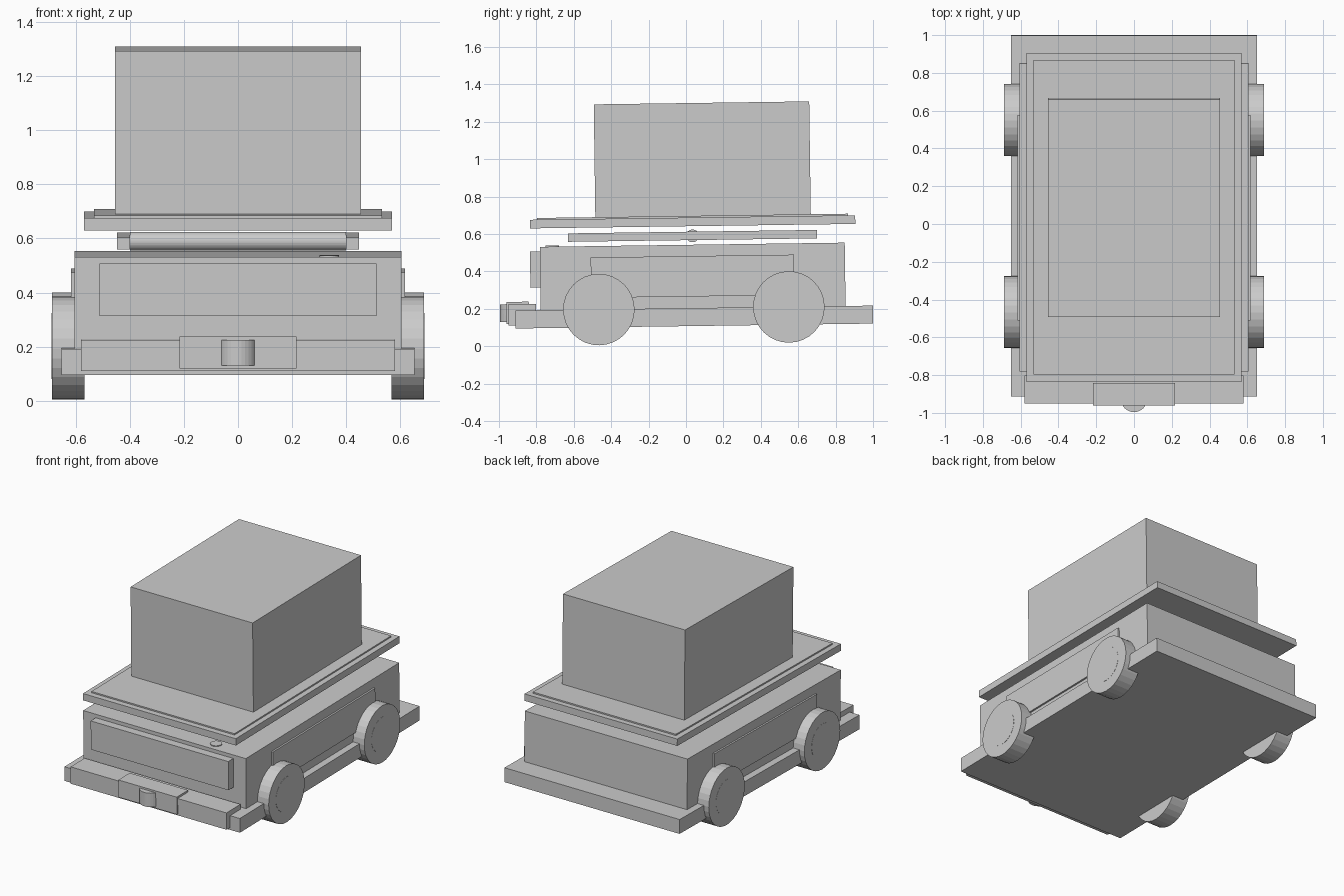
import bpy, math
from mathutils import Matrix

if "Cube" in bpy.data.objects:
    bpy.data.objects.remove(bpy.data.objects["Cube"])

TILT = math.atan(0.0138)  # the whole cart leans slightly nose-down

grey = bpy.data.materials.new("plain grey")
grey.diffuse_color = (0.6, 0.6, 0.6, 1)
grey.use_nodes = True
grey.node_tree.nodes["Principled BSDF"].inputs["Base Color"].default_value = grey.diffuse_color


def finish(name, location, matrix):
    ob = bpy.context.object
    ob.name = name
    ob.data.transform(Matrix.Rotation(TILT, 4, 'X') @ matrix)
    ob.location = location
    ob.data.materials.append(grey)
    return ob


def box(name, location, size):
    bpy.ops.mesh.primitive_cube_add(size=1)
    return finish(name, location, Matrix.Diagonal((*size, 1)))


def cylinder(name, location, radius, depth, axis='Z', sides=32):
    bpy.ops.mesh.primitive_cylinder_add(vertices=sides, radius=radius, depth=depth)
    turn = Matrix.Rotation(math.pi / 2, 4, 'Y') if axis == 'X' else Matrix()
    return finish(name, location, turn)


# lower body
box("chassis", (0, 0.044, 0.156), (1.304, 1.911, 0.096))
box("body", (0, 0.036, 0.372), (1.21, 1.63, 0.341))
box("front_panel", (0, -0.805, 0.410), (1.024, 0.056, 0.194))
cylinder("button", (0.338, -0.715, 0.533), 0.036, 0.010)

# front bumper and coupling
box("bumper", (0, -0.876, 0.168), (1.16, 0.148, 0.114))
box("coupling_block", (0, -0.900, 0.179), (0.434, 0.120, 0.117))
cylinder("coupling_pin", (0, -0.925, 0.178), 0.070, 0.094)

# side panels, wheels and lift rails
for side, s in (("left", -1), ("right", 1)):
    box(f"{side}_side_panel", (s * 0.603, 0.035, 0.374), (0.028, 1.087, 0.216))
    box(f"{side}_lift_rail", (s * 0.423, 0.035, 0.590), (0.047, 1.33, 0.045))
    for end, y, z in (("front", -0.466, 0.196), ("rear", 0.550, 0.210)):
        cylinder(f"{end}_{side}_wheel", (s * 0.628, y, z), 0.191, 0.120, 'X')
        cylinder(f"{end}_{side}_hub", (s * 0.682, y, z), 0.115, 0.014, 'X')

# lift cross bar, load tray and cargo
cylinder("lift_cross_bar", (0, 0.035, 0.590), 0.034, 0.80, 'X')
box("tray", (0, 0.035, 0.665), (1.137, 1.740, 0.046))
box("tray_mat", (0, 0.035, 0.691), (1.064, 1.665, 0.012))
box("cargo_box", (0, 0.087, 0.996), (0.908, 1.152, 0.610))
